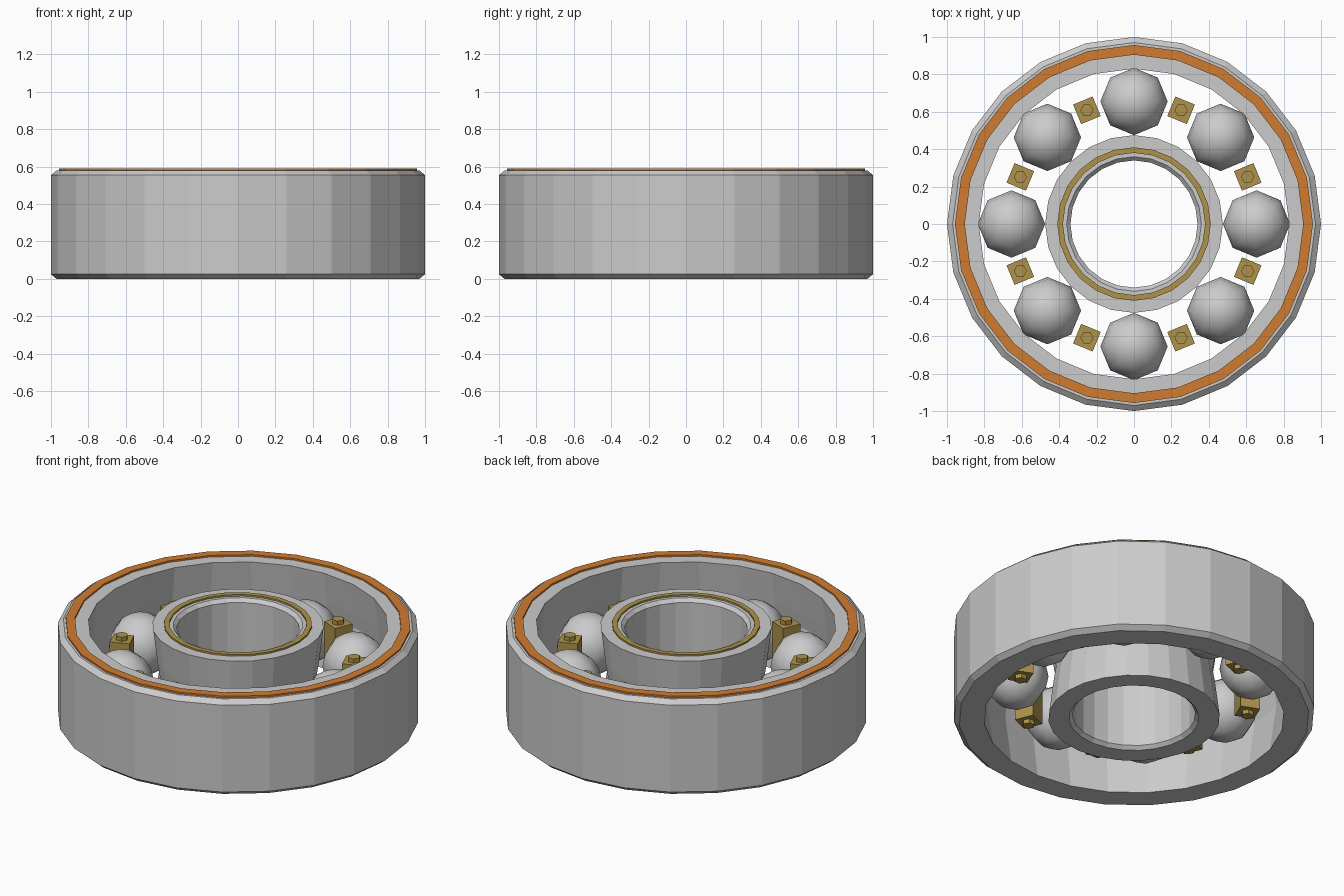
import bpy, bmesh
from math import cos, sin, pi, radians
from mathutils import Matrix

if "Cube" in bpy.data.objects:
    bpy.data.objects.remove(bpy.data.objects["Cube"])

H = 0.58          # race height
MID = H / 2
PITCH = 0.655     # ball circle radius
COUNT = 8


def material(name, color):
    m = bpy.data.materials.new(name)
    m.diffuse_color = color
    m.use_nodes = True
    m.node_tree.nodes["Principled BSDF"].inputs["Base Color"].default_value = m.diffuse_color
    return m


orange = material("orange_seal", (0.62, 0.2, 0.03, 1))
brass = material("brass", (0.42, 0.29, 0.07, 1))


def finish(name, bm, mat=None):
    bmesh.ops.recalc_face_normals(bm, faces=bm.faces)
    me = bpy.data.meshes.new(name)
    bm.to_mesh(me)
    bm.free()
    if mat:
        me.materials.append(mat)
    ob = bpy.data.objects.new(name, me)
    bpy.context.collection.objects.link(ob)
    return ob


def lathe(name, profile, sides=24, mat=None):
    """Revolve a closed (radius, z) profile about z."""
    bm = bmesh.new()
    rings = []
    for i in range(sides):
        a = 2 * pi * i / sides
        rings.append([bm.verts.new((r * cos(a), r * sin(a), z)) for r, z in profile])
    n = len(profile)
    for i in range(sides):
        a, b = rings[i], rings[(i + 1) % sides]
        for j in range(n):
            k = (j + 1) % n
            bm.faces.new((a[j], b[j], b[k], a[k]))
    return finish(name, bm, mat)


# outer race: chamfered outside, shallow ball groove inside
lathe("outer_race", [
    (0.97, 0), (1, 0.025), (1, H - 0.025), (0.97, H),
    (0.83, H), (0.855, 0.39), (0.87, MID), (0.855, 0.19), (0.83, 0)])

# inner race: ball groove outside, chamfered bore
lathe("inner_race", [
    (0.475, 0), (0.452, 0.19), (0.437, MID), (0.452, 0.39), (0.475, H),
    (0.36, H), (0.34, H - 0.02), (0.34, 0.02), (0.36, 0)])

# thin raised bands on the top faces
for name, r0, r1, mat in (("outer_seal_band", 0.905, 0.957, orange),
                          ("inner_band", 0.38, 0.41, brass)):
    lathe(name, [(r0, H - 0.01), (r1, H - 0.01), (r1, H + 0.01), (r0, H + 0.01)], mat=mat)

for i in range(COUNT):
    # rolling ball
    a = radians(45 * i)
    bm = bmesh.new()
    bmesh.ops.create_uvsphere(bm, u_segments=8, v_segments=8, radius=0.18,
                              matrix=Matrix.Translation((PITCH * cos(a), PITCH * sin(a), MID)))
    for f in bm.faces:
        f.smooth = True
    finish(f"ball_{i + 1}", bm)

    # cage spacer block with a hexagonal rivet through it
    place = Matrix.Rotation(a + radians(22.5), 4, 'Z') @ Matrix.Translation((PITCH + 0.003, 0, MID))
    bm = bmesh.new()
    bmesh.ops.create_cube(bm, size=1, matrix=place @ Matrix.Diagonal((0.113, 0.113, 0.28, 1)))
    finish(f"cage_spacer_{i + 1}", bm, brass)
    bm = bmesh.new()
    upright = Matrix.Translation(place.translation) @ Matrix.Rotation(radians(30), 4, 'Z')
    bmesh.ops.create_cone(bm, cap_ends=True, segments=6, radius1=0.035, radius2=0.035,
                          depth=0.33, matrix=upright)
    finish(f"cage_rivet_{i + 1}", bm, brass)
